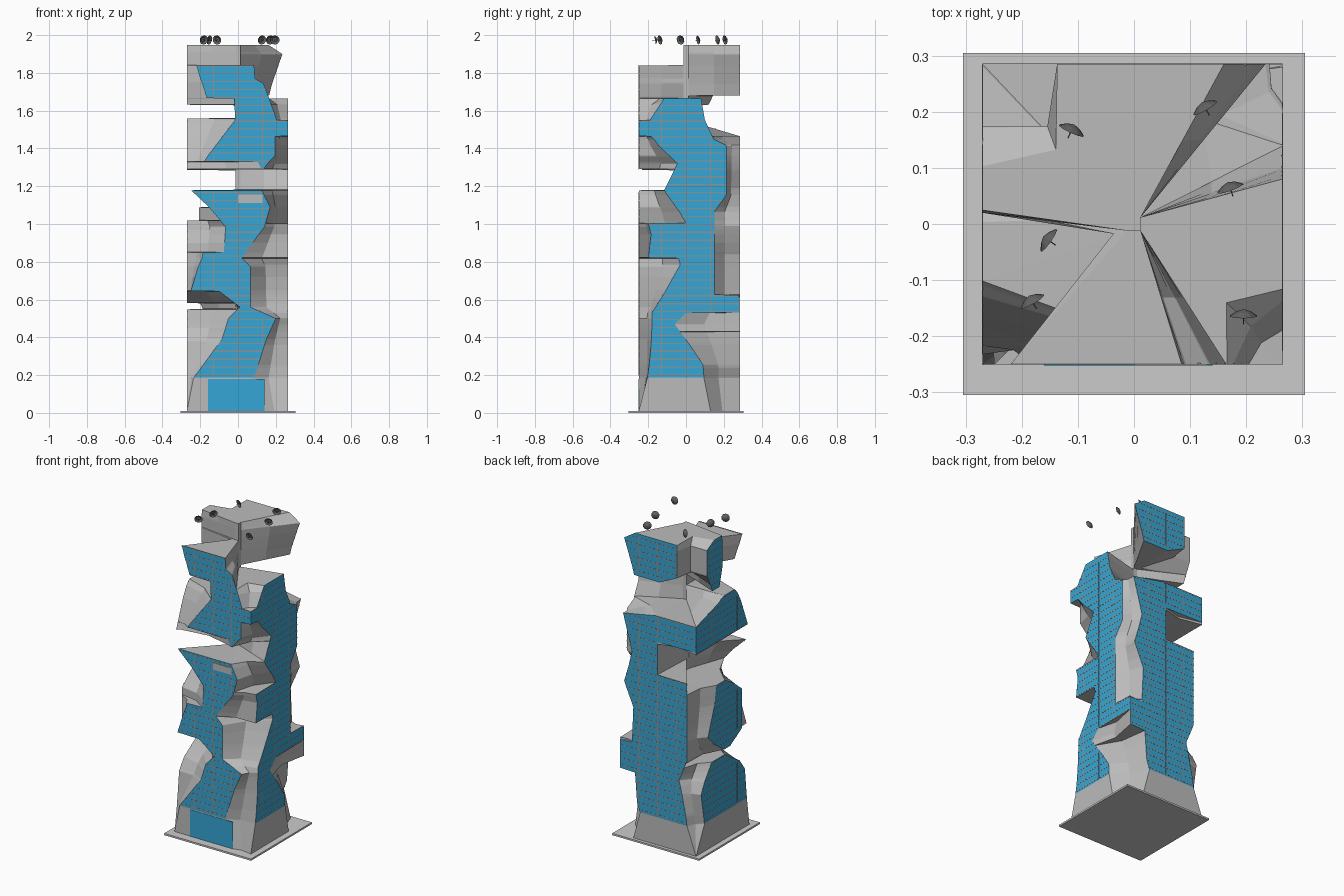
import bpy, bmesh, math
from mathutils import Vector, Matrix

if "Cube" in bpy.data.objects:
    bpy.data.objects.remove(bpy.data.objects["Cube"])


def material(name, *rgb):
    m = bpy.data.materials.new(name)
    m.diffuse_color = (*rgb, 1)
    m.use_nodes = True
    m.node_tree.nodes["Principled BSDF"].inputs["Base Color"].default_value = m.diffuse_color
    return m


blue = material("blue_glass", .035, .38, .66)
concrete = material("concrete", .5, .5, .5)
frame = material("frame_grey", .3, .29, .28)
dark = material("parasol_grey", .12, .12, .12)

# Facade outlines: segments of (height, start, end) along each wall
FRONT = [[(.01, -.27, .14), (.185, -.235, .085), (.39, -.085, .15), (.5, -.05, .2),
          (.56, .01, .065), (.645, -.1, .065), (.645, -.25, .065), (.775, -.21, .065),
          (.82, -.19, .02), (.85, -.185, .04), (.85, -.075, .04), (.985, -.065, .14),
          (1.09, -.155, .17), (1.18, -.25, .125)],
         [(1.29, .125, .135), (1.33, .105, .165), (1.33, -.18, .165), (1.36, -.16, .195),
          (1.465, -.08, .195), (1.465, -.08, .265), (1.55, -.015, .265), (1.55, -.015, .205),
          (1.665, -.02, .165), (1.665, -.165, .165), (1.745, -.19, .135), (1.77, -.2, .09),
          (1.84, -.22, .085)]]
RIGHT = [[(.01, -.25, .13), (.185, -.205, .095), (.255, -.195, .09), (.36, -.185, .02),
          (.47, -.18, -.06), (.53, -.18, 0), (.53, -.18, .28), (.625, -.12, .28),
          (.625, -.12, .15), (.785, -.03, .15), (.82, -.04, .15), (.82, -.2, .15),
          (.945, -.185, .15), (1.005, -.2, .15), (1.005, 0, .15), (1.065, -.035, .15),
          (1.155, -.1, .215), (1.18, -.115, .215), (1.32, -.045, .215), (1.415, -.145, .215),
          (1.45, -.17, .145), (1.465, -.185, .14), (1.465, -.25, .14), (1.55, -.25, .1),
          (1.55, -.19, .1), (1.665, -.115, .08)]]
BACK = [[(.01, -.27, .17), (.185, -.207, .123), (.24, -.2, .144), (.43, -.16, .158),
         (.43, -.16, .265), (.46, -.15, .265), (.6, -.207, .265), (.614, -.207, .265),
         (.614, -.207, .18), (.84, -.207, .17), (.99, -.207, .235), (1.09, -.207, .205),
         (1.09, 0, .205), (1.19, 0, .18), (1.3, 0, .21), (1.3, -.27, .21),
         (1.42, -.27, .242), (1.465, -.27, 0)],
        [(1.68, -.01, .165), (1.74, -.137, .18), (1.9, -.137, .235), (1.95, -.137, .158)]]
LEFT = [[(.01, -.25, .285), (.185, -.225, .2), (.38, -.205, .235), (.45, -.155, .2), (.55, 0, .125)],
        [(.58, -.055, 0), (.65, -.175, .1), (.72, -.175, .165), (.9, -.175, .1),
         (.97, -.09, .09), (1.02, 0, .08)],
        [(1.285, -.235, .285), (1.465, -.165, .285), (1.53, -.13, .065), (1.56, -.1, 0)],
        [(1.63, .05, .12), (1.75, .02, .175), (1.91, .02, .175), (1.95, .025, .1)]]

# wall: outline, map from (along, outward offset) to plan, reversed direction
WALLS = [(FRONT, lambda t, o: (t, -.25 - o), False),
         (RIGHT, lambda t, o: (.265 + o, t), False),
         (BACK, lambda t, o: (t, .285 + o), True),
         (LEFT, lambda t, o: (-.27 - o, t), True)]
C = .012
CORE = [((-C, -C), (C, -C)), ((C, -C), (C, C)), ((C, C), (-C, C)), ((-C, C), (-C, -C))]


def span(outline, z):
    """Start and end of a facade at height z, or None in a gap."""
    for seg in outline:
        for (z0, a0, b0), (z1, a1, b1) in zip(seg, seg[1:]):
            if z0 <= z <= z1 and z1 > z0:
                f = (z - z0) / (z1 - z0)
                return a0 + f * (a1 - a0), b0 + f * (b1 - b0)
    return None


def ring(z):
    """Twelve plan points: two per facade plus one recessed point per corner."""
    ends, present = [], []
    for (outline, put, rev), core in zip(WALLS, CORE):
        s = span(outline, z)
        present.append(s is not None)
        if s:
            s = s[::-1] if rev else s
            ends.append([Vector(put(t, 0)) for t in s])
        else:
            ends.append([Vector(c) for c in core])
    pts = []
    for i in range(4):
        p, q = ends[i][1], ends[(i + 1) % 4][0]
        dent = 1
        if present[i] and present[(i + 1) % 4]:
            d = (p - q).length
            dent = 1 - (1.4 if z > 1.64 else .4) * d
            if d > .26 and z > 1.56:      # open cleft between the top blocks
                dent = .15
        pts += ends[i] + [(p + q) / 2 * dent]
    return pts, present


def finish(bm, name, mats=()):
    me = bpy.data.meshes.new(name)
    bm.to_mesh(me)
    bm.free()
    for m in mats:
        me.materials.append(m)
    ob = bpy.data.objects.new(name, me)
    bpy.context.collection.objects.link(ob)
    return ob


def add_box(bm, lo, hi):
    lo, hi = Vector(lo), Vector(hi)
    m = Matrix.Translation((lo + hi) / 2) @ Matrix.Diagonal((*(abs(c) for c in hi - lo), 1))
    bmesh.ops.create_cube(bm, size=1, matrix=m)


def wall_box(bm, put, t0, t1, z0, z1, out):
    add_box(bm, (*put(t0, -.002), z0), (*put(t1, out), z1))


# Tower body: faceted loft with glass on the four flat walls
EPS = .0015
zs = sorted({round(r[0], 4) for w in WALLS for seg in w[0] for r in seg})
levels = [.0105]
for z in zs[1:]:
    levels += [z - EPS, z + EPS]
levels.pop()
bm = bmesh.new()
rows = []
for z in levels:
    pts, present = ring(z)
    rows.append(([bm.verts.new((p.x, p.y, z)) for p in pts], present))
for k in range(len(rows) - 1):
    (a, pa), (b, pb) = rows[k], rows[k + 1]
    for i in range(12):
        j = (i + 1) % 12
        f = bm.faces.new((a[i], a[j], b[j], b[i]))
        if i % 3 == 0 and pa[i // 3] and pb[i // 3] and levels[k] > .185:
            f.material_index = 1
bm.faces.new(rows[0][0][::-1])
bm.faces.new(rows[-1][0])
finish(bm, "tower_body", (concrete, blue))

# Floor slab edges and mullions on the glass
slabs, posts = bmesh.new(), bmesh.new()
STEP = .042
for outline, put, rev in WALLS:
    for n in range(42):
        z = .2 + n * STEP
        s = span(outline, z)
        if not s:
            continue
        if s[1] - s[0] > .01:
            wall_box(slabs, put, s[0], s[1], z - .003, z + .003, .0008)
        up = span(outline, z + STEP)
        for t in (-.13, 0, .13):
            if up and max(s[0], up[0]) < t - .004 and t + .004 < min(s[1], up[1]):
                wall_box(posts, put, t - .002, t + .002, z, z + STEP, .0005)
finish(slabs, "floor_edges", (frame,))
finish(posts, "mullions", (frame,))

# Ground plate
bm = bmesh.new()
add_box(bm, (-.305, -.305, 0), (.305, .305, .011))
finish(bm, "ground_plate")

# Entrance glazing and solid window panel on the front
bm = bmesh.new()
wall_box(bm, WALLS[0][1], -.16, .14, .011, .18, .002)
finish(bm, "entrance_glass", (blue,))
bm = bmesh.new()
wall_box(bm, WALLS[0][1], 0, .13, 1.112, 1.155, .002)
finish(bm, "window_panel", (concrete,))

# Tipped parasols above the roof
for n, (x, y, turn) in enumerate([(-.11, .17, -25), (.125, .21, 30), (.17, .067, 20),
                                  (-.155, -.027, 55), (-.183, -.135, 30), (.195, -.16, 0)]):
    bm = bmesh.new()
    bmesh.ops.create_cone(bm, cap_ends=False, segments=10, radius1=.025, radius2=.013, depth=.008)
    bmesh.ops.create_cone(bm, cap_ends=True, segments=10, radius1=.013, radius2=.001, depth=.004,
                          matrix=Matrix.Translation((0, 0, .006)))
    bmesh.ops.create_cone(bm, cap_ends=True, segments=6, radius1=.0012, radius2=.0012, depth=.024,
                          matrix=Matrix.Translation((0, 0, -.007)))
    ob = finish(bm, f"parasol_{n + 1}", (dark,))
    ob.location = (x, y, 1.975)
    ob.rotation_euler = (math.radians(-80), 0, math.radians(turn))
